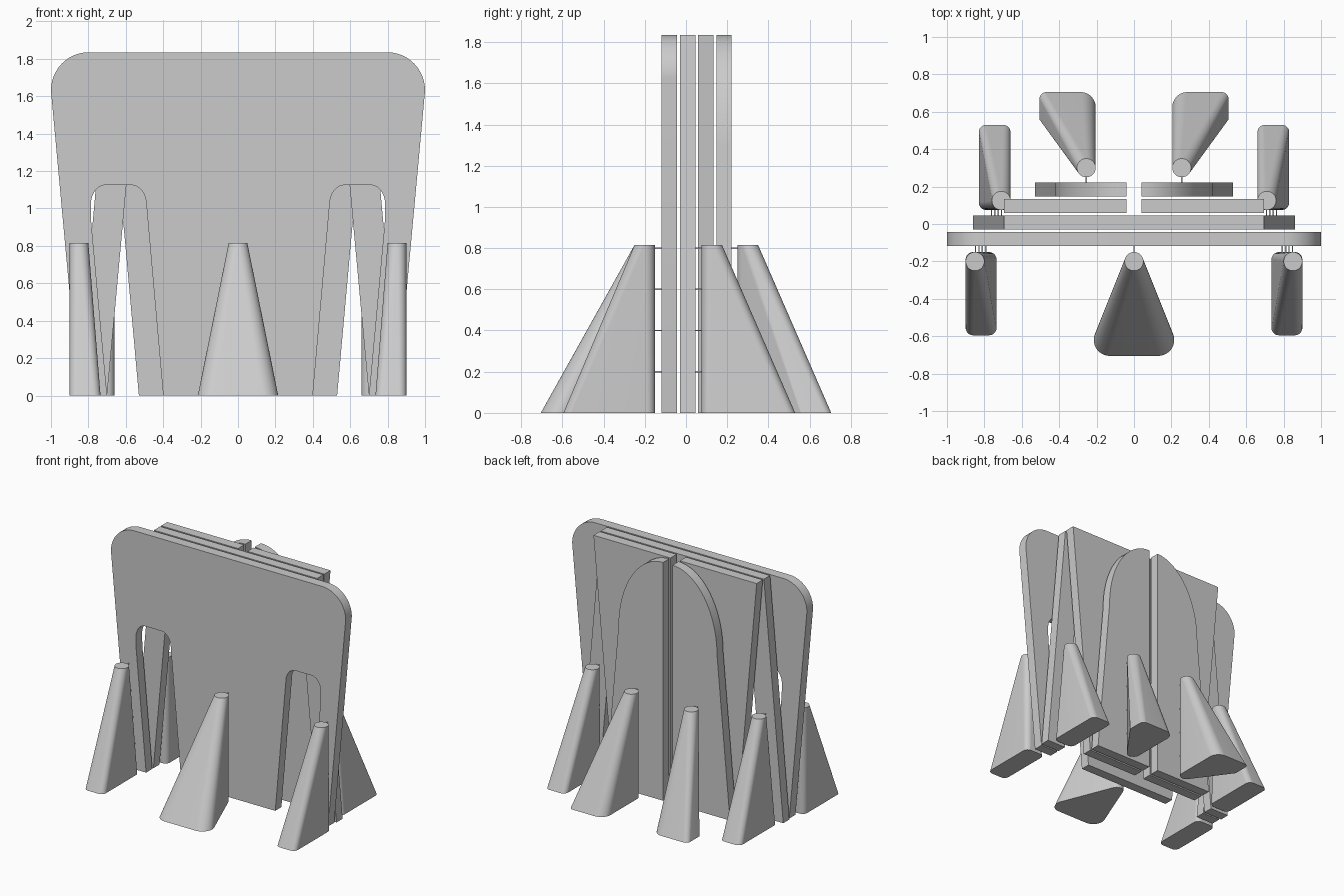
import bpy, bmesh, math

if "Cube" in bpy.data.objects:
    bpy.data.objects.remove(bpy.data.objects["Cube"])

grey = bpy.data.materials.new("grey")
grey.diffuse_color = (0.6, 0.6, 0.6, 1)
grey.use_nodes = True
grey.node_tree.nodes["Principled BSDF"].inputs["Base Color"].default_value = grey.diffuse_color


def arc(cx, cz, rx, rz, a0, a1, n=12):
    return [(cx + rx * math.cos(math.radians(a0 + (a1 - a0) * i / n)),
             cz + rz * math.sin(math.radians(a0 + (a1 - a0) * i / n))) for i in range(n + 1)]


def finish(name, bm):
    bmesh.ops.recalc_face_normals(bm, faces=bm.faces)
    mesh = bpy.data.meshes.new(name)
    bm.to_mesh(mesh)
    bm.free()
    mesh.materials.append(grey)
    ob = bpy.data.objects.new(name, mesh)
    bpy.context.collection.objects.link(ob)
    bpy.context.view_layer.objects.active = ob
    ob.select_set(True)
    bpy.ops.object.shade_smooth_by_angle(angle=math.radians(30))
    ob.select_set(False)


def panel(name, outline, y0, y1):
    """Upright board: an x-z outline extruded along y."""
    bm = bmesh.new()
    face = bm.faces.new([bm.verts.new((x, y0, z)) for x, z in outline])
    ext = bmesh.ops.extrude_face_region(bm, geom=[face])
    for v in ext["geom"]:
        if isinstance(v, bmesh.types.BMVert):
            v.co.y = y1
    finish(name, bm)


def mirrored(half):
    return half + [(-x, z) for x, z in reversed(half)]


def support(name, top, corners, side=1):
    """Tapered foot: hull of a small top disc and a rounded base."""
    bm = bmesh.new()
    discs = [(top[0], top[1], 0.05, 0.815), (top[0], top[1], 0.05, 0)]
    discs += [(x, y, r, 0) for x, y, r in corners]
    for x, y, r, z in discs:
        for px, py in arc(x, y, r, r, 0, 352.5, 47):
            bm.verts.new((side * px, py, z))
    res = bmesh.ops.convex_hull(bm, input=bm.verts)
    junk = {v for v in res["geom_interior"] + res["geom_unused"]
            if isinstance(v, bmesh.types.BMVert)}
    bmesh.ops.delete(bm, geom=list(junk), context='VERTS')
    bmesh.ops.dissolve_limit(bm, angle_limit=0.002, verts=bm.verts, edges=bm.edges)
    finish(name, bm)


def pins(name, x0, slope, y0, y1):
    """Thin pins joining a foot to its board."""
    bm = bmesh.new()
    for z in (0.2, 0.4, 0.6, 0.8):
        res = bmesh.ops.create_cube(bm, size=1)
        for v in res["verts"]:
            v.co = (x0 + slope * z + v.co.x * 0.007,
                    (y0 + y1) / 2 + v.co.y * (y1 - y0), z + v.co.z * 0.007)
    finish(name, bm)


# Front board: rounded top, two open slots
front = [(0.40, 0)] + arc(0.57, 1.02, 0.08, 0.105, 180, 90) + arc(0.71, 1.02, 0.077, 0.105, 90, 0)
front += [(0.785, 0.93), (0.70, 0), (0.85, 0)] + arc(0.80, 1.63, 0.2, 0.205, 0, 90)
panel("front_board", mirrored(front), -0.118, -0.043)

# Second board: wide base with an arched opening
second = [(0, 1.63)] + arc(0, 1.2, 0.59, 0.43, 90, 0)[1:] + [(0.70, 0), (0.86, 0), (0.695, 1.835)]
second = second + [(-x, z) for x, z in reversed(second[1:])]
panel("second_board", second, -0.03, 0.045)

# Split boards at the back
third = [(0.04, 0), (0.53, 0), (0.695, 1.835), (0.04, 1.835)]
fourth = [(0.04, 0), (0.53, 0)] + arc(0.04, 1.24, 0.38, 0.595, 0, 90, 20)
for s, label in ((1, "right"), (-1, "left")):
    panel("third_board_" + label, [(s * x, z) for x, z in third], 0.058, 0.133)
    panel("rear_arch_" + label, [(s * x, z) for x, z in fourth], 0.147, 0.222)

# Feet and their pins
support("front_center_foot", (0, -0.2), [(0.13, -0.62, 0.085), (-0.13, -0.62, 0.085)])
pins("front_center_pins", 0, 0, -0.155, -0.115)
for s, label in ((1, "right"), (-1, "left")):
    support("front_foot_" + label, (0.85, -0.2),
            [(0.775, -0.19, 0.04), (0.86, -0.19, 0.04), (0.775, -0.555, 0.04), (0.86, -0.555, 0.04)], s)
    pins("front_pins_" + label, s * 0.775, s * 0.09, -0.155, -0.115)
    support("side_foot_" + label, (0.71, 0.125),
            [(0.70, 0.115, 0.04), (0.79, 0.115, 0.04), (0.70, 0.49, 0.04), (0.79, 0.49, 0.04)], s)
    pins("side_pins_" + label, s * 0.78, -s * 0.09, 0.043, 0.08)
    support("rear_foot_" + label, (0.255, 0.3),
            [(0.285, 0.625, 0.08), (0.47, 0.67, 0.035), (0.5, 0.56, 0.005)], s)
    pins("rear_pins_" + label, s * 0.255, 0, 0.22, 0.255)
